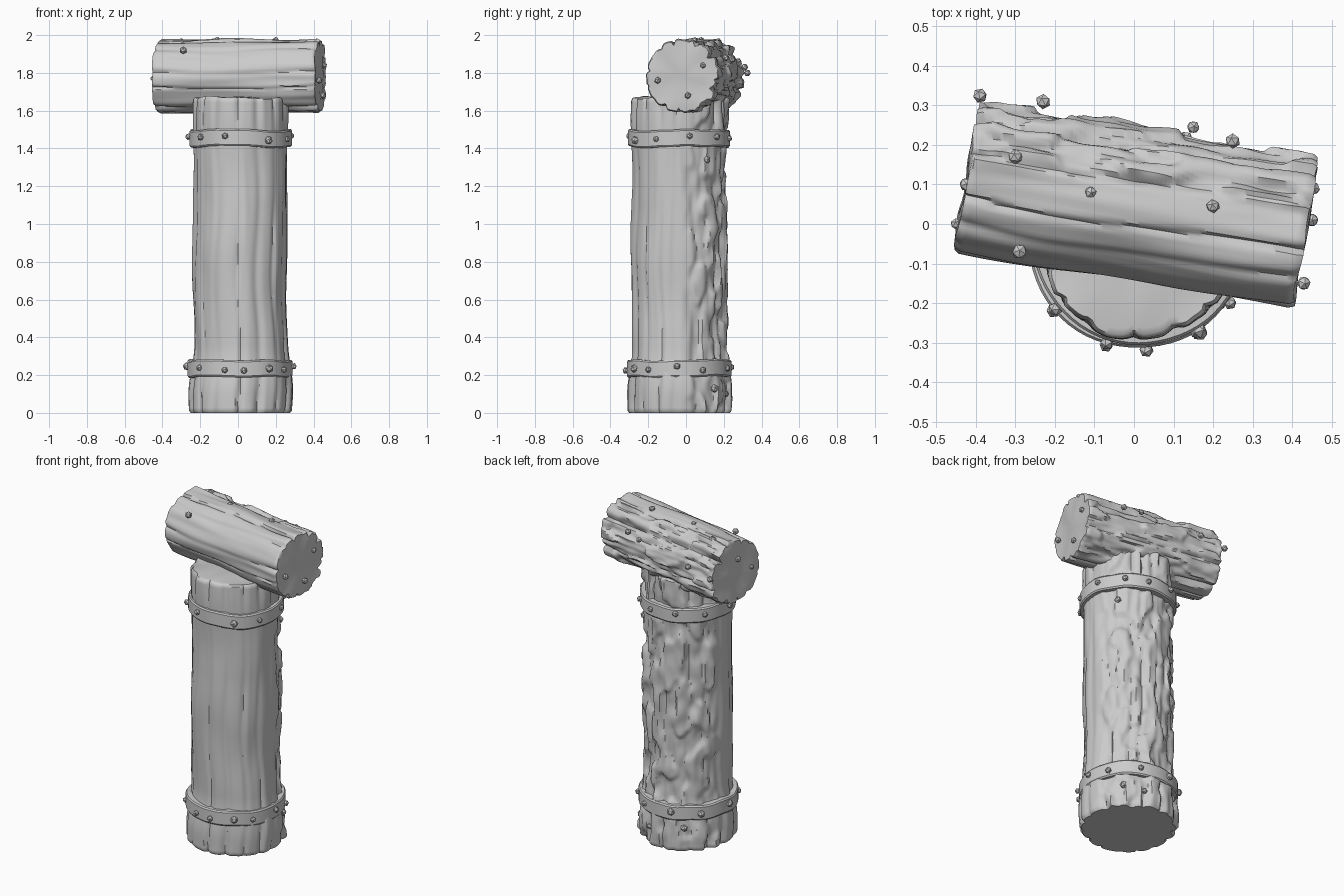
import bpy, bmesh, math, random
from math import sin, cos, pi, radians
from mathutils import Matrix, Vector, noise

if "Cube" in bpy.data.objects:
    bpy.data.objects.remove(bpy.data.objects["Cube"])

random.seed(4)
grey = bpy.data.materials.new("weathered grey")
grey.use_nodes = True
colour = (0.6, 0.6, 0.6, 1)
grey.diffuse_color = colour
grey.node_tree.nodes["Principled BSDF"].inputs["Base Color"].default_value = colour


def finish(name, bm, matrix, angle=40):
    bmesh.ops.recalc_face_normals(bm, faces=bm.faces)
    mesh = bpy.data.meshes.new(name)
    bm.to_mesh(mesh)
    bm.free()
    mesh.materials.append(grey)
    obj = bpy.data.objects.new(name, mesh)
    bpy.context.collection.objects.link(obj)
    obj.matrix_world = matrix
    bpy.ops.object.select_all(action='DESELECT')
    obj.select_set(True)
    bpy.context.view_layer.objects.active = obj
    bpy.ops.object.shade_smooth_by_angle(angle=radians(angle))
    return obj


def bridge(bm, loops, closed=False):
    pairs = list(zip(loops, loops[1:]))
    if closed:
        pairs.append((loops[-1], loops[0]))
    for lo, hi in pairs:
        for i in range(len(lo)):
            j = (i + 1) % len(lo)
            bm.faces.new((lo[i], lo[j], hi[j], hi[i]))


def smooth(x):
    x = min(max(x, 0), 1)
    return x * x * (3 - 2 * x)


def bark(a, z, length, seed, grooves, rough):
    """Depth of the bark at an angle and a height: grooves, waves and pits."""
    p = Vector((cos(a), sin(a), z * 2 + seed))
    near_end = smooth(1 - min(z, length - z) / 0.25)
    wander = 0.1 * noise.noise(Vector((z * 2.5, seed, a * 0.3)))
    d = 0.010 * noise.noise(Vector((p.x * 1.3, p.y * 1.3, z * 3 + seed)))
    d += 0.007 * noise.noise(Vector((p.x * 5, p.y * 5, z * 2.2 + seed)))
    for angle, depth, width in grooves:
        off = (a - angle + wander + pi) % (2 * pi) - pi
        fade = 0.45 + 0.55 * near_end + 0.5 * noise.noise(Vector((angle * 5, z * 2, seed)))
        d -= depth * max(fade, 0.1) * math.exp(-(off / width) ** 2)
    # flaking bark on the back
    side = smooth((sin(a) - 0.05) / 0.4) * rough
    flake = noise.noise(Vector((p.x * 3.5, p.y * 3.5, z * 6 + seed)))
    chip = noise.noise(Vector((p.x * 7, p.y * 7, z * 10 + seed)))
    return d + side * (0.018 * smooth(flake * 5 + 0.6) - 0.012 + 0.011 * chip)


def log(name, matrix, length, radius, seed, grooves, rough=1, segs=120, rings=110,
        flat_base=False):
    bm = bmesh.new()
    edge = 0.012
    # (height, scale) pairs: bottom cap, trunk, top cap
    caps = [0.12, 0.4, 0.7, 0.9, 0.965]
    trunk = [edge + (length - 2 * edge) * i / rings for i in range(rings + 1)]
    profile = [(0, s) for s in caps] + [(z, 1) for z in trunk]
    profile += [(length, s) for s in reversed(caps)]
    loops = []
    for z, s in profile:
        loop = []
        for i in range(segs):
            a = 2 * pi * i / segs
            r = s * (radius(z) + bark(a, z, length, seed, grooves, rough))
            h = z
            if s < 1 and not (flat_base and z == 0):
                bump = noise.noise(Vector((r * cos(a) * 9, r * sin(a) * 9, z + seed)))
                h += 0.012 * bump * (1 if z else -1)
            loop.append(bm.verts.new((r * cos(a), r * sin(a), h)))
        loops.append(loop)
    bridge(bm, loops)
    bm.faces.new(loops[0])
    bm.faces.new(loops[-1])
    return finish(name, bm, matrix, 45)


def random_grooves(count, depth):
    return [(2 * pi * (i + random.uniform(-0.28, 0.28)) / count,
             depth * random.uniform(0.5, 1.3), random.uniform(0.03, 0.08))
            for i in range(count)]


# upright post, slightly flared at the foot
def post_radius(z):
    return 0.25 + 0.023 * smooth((0.35 - z) / 0.25) + 0.003 * sin(z * 9)


post_matrix = Matrix.Translation((0.012, -0.038, 0))
log("post", post_matrix, 1.67, post_radius, 3.7, random_grooves(15, 0.02),
    flat_base=True)

# log lying across the post, turned a little
beam_matrix = (Matrix.Translation((0.006, 0.052, 1.783))
               @ Matrix.Rotation(radians(-9.7), 4, 'Z')
               @ Matrix.Rotation(pi / 2, 4, 'Y')
               @ Matrix.Translation((0, 0, -0.435)))
beam_grooves = random_grooves(11, 0.016) + [(radians(128), 0.035, 0.07)]
log("cross_log", beam_matrix, 0.87, lambda z: 0.195, 11.3, beam_grooves, rings=80)


# bands around the post
def band(name, z, radius):
    bm = bmesh.new()
    half = 0.045
    section = [(-0.03, -half), (0.008, -half), (0.014, -half + 0.008),
               (0.014, half - 0.008), (0.008, half), (-0.03, half)]
    loops = []
    for i in range(64):
        a = 2 * pi * i / 64
        p = Vector((cos(a) * 1.5, sin(a) * 1.5, z * 3))
        dr, dz = 0.006 * noise.noise(p), 0.012 * noise.noise(p * 1.3)
        loops.append([bm.verts.new(((radius + r + dr) * cos(a),
                                    (radius + r + dr) * sin(a), z + h + dz))
                      for r, h in section])
    bridge(bm, loops, closed=True)
    finish(name, bm, post_matrix, 30)


def studs(name, points, matrix, size):
    bm = bmesh.new()
    for p in points:
        turn = Matrix.Rotation(random.uniform(0, pi), 4, Vector((1, 2, 3)))
        bmesh.ops.create_icosphere(bm, subdivisions=1,
                                   radius=size * random.uniform(0.85, 1.15),
                                   matrix=Matrix.Translation(p) @ turn)
    finish(name, bm, matrix, 25)


upper = [220, 253, 303, 334, 12, 47, 75, 110, 145, 183]
lower = [220, 253, 274, 303, 325, 358, 27, 65, 105, 140, 180]
for name, z, radius, angles in (("upper", 1.455, 0.257, upper),
                                ("lower", 0.235, 0.264, lower)):
    band(name + "_band", z, radius)
    spots = [Vector(((radius + 0.018) * cos(radians(a)), (radius + 0.018) * sin(radians(a)),
                     z + random.uniform(-0.012, 0.012))) for a in angles]
    studs(name + "_band_studs", spots, post_matrix, 0.02)

# knots on the cross log and small ones low on the back of the post
studs("log_knots", [(-0.3, 0.17, 1.965), (0.2, 0.045, 1.973), (-0.11, 0.08, 1.975),
                    (-0.29, -0.07, 1.92), (0.15, 0.245, 1.87), (0.25, 0.21, 1.88),
                    (-0.23, 0.31, 1.83), (-0.39, 0.325, 1.8)], Matrix(), 0.018)
studs("log_end_knots", [(-0.45, 0, 1.77), (-0.425, 0.1, 1.85), (0.43, -0.15, 1.76),
                        (0.455, 0.09, 1.84), (0.45, 0.01, 1.68)], Matrix(), 0.016)
studs("post_knots", [(0.2, 0.15, 0.13), (0.1, 0.21, 0.1), (0.21, 0.11, 1.34),
                     (-0.12, 0.19, 0.14)], Matrix(), 0.02)
